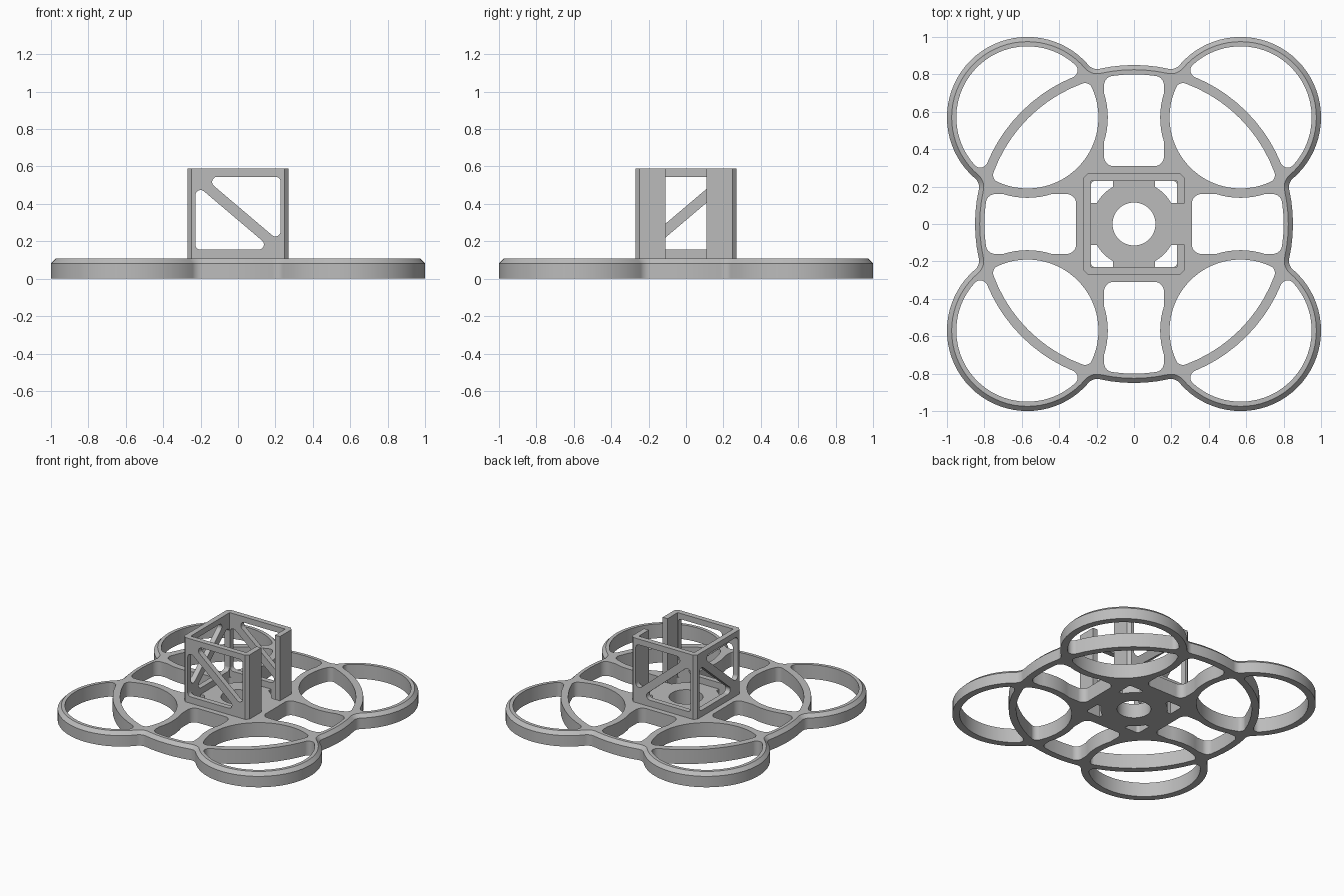
import bpy, bmesh, math
from mathutils import Matrix

if "Cube" in bpy.data.objects:
    bpy.data.objects.remove(bpy.data.objects["Cube"])

PLATE_TOP, CAGE_TOP = 0.107, 0.588
WALL_IN, WALL_OUT, CHAMFER = 0.23, 0.27, 0.025
DUCT = 0.57 * math.sqrt(2)          # duct centre distance along the diagonal

grey = bpy.data.materials.new("grey plastic")
grey.use_nodes = True
grey.diffuse_color = (0.5, 0.5, 0.5, 1)
grey.node_tree.nodes["Principled BSDF"].inputs["Base Color"].default_value = (0.5, 0.5, 0.5, 1)


# 2D outline helpers: points are complex numbers x + yj
def unit(a):
    return complex(math.cos(a), math.sin(a))


def phase(v):
    return math.atan2(v.imag, v.real)


def arc(c, r, a0, a1):
    n = max(2, math.ceil(abs(a1 - a0) / math.radians(5)))
    return [c + r * unit(a0 + (a1 - a0) * i / n) for i in range(n + 1)]


def clean(pts):
    return [p for i, p in enumerate(pts) if abs(p - pts[i - 1]) > 1e-4]


def spin(pts, quarter, offset=0.0):
    return [p * unit(offset + quarter * math.pi / 2) for p in pts]


def rounded(corners, r):
    out = []
    for i, p in enumerate(corners):
        d_in = p - corners[i - 1]
        d_out = corners[(i + 1) % len(corners)] - p
        d_in, d_out = d_in / abs(d_in), d_out / abs(d_out)
        turn = phase(d_out / d_in)
        c = p - d_in * r * math.tan(turn / 2) + d_in * 1j * r
        start = phase(-1j * d_in)
        out += arc(c, r, start, start + turn)
    return clean(out)


def fillet_centre(from_origin, from_duct):
    x = (from_origin ** 2 - from_duct ** 2 + DUCT ** 2) / (2 * DUCT)
    return complex(x, math.sqrt(from_origin ** 2 - x * x))


def mirrored(half):
    return half + [p.conjugate() for p in reversed(half)]


def slab(name, rings, holes=(), matrix=None):
    """Solid from stacked outer rings (z, outline), pierced by straight holes."""
    bm = bmesh.new()
    z0, z1 = rings[0][0], rings[-1][0]
    caps = [[], []]
    for stack in [rings] + [[(z0, h), (z1, h)] for h in holes]:
        loops = [[bm.verts.new((p.real, p.imag, z)) for p in pts] for z, pts in stack]
        for low, high in zip(loops, loops[1:]):
            for i in range(len(low)):
                bm.faces.new((low[i - 1], low[i], high[i], high[i - 1]))
        for cap, loop in zip(caps, (loops[0], loops[-1])):
            cap += [bm.edges.get((loop[i - 1], loop[i])) for i in range(len(loop))]
    for cap in caps:
        bmesh.ops.triangle_fill(bm, edges=cap, use_beauty=True)
    if matrix:
        bm.transform(matrix)
    bmesh.ops.recalc_face_normals(bm, faces=bm.faces)
    mesh = bpy.data.meshes.new(name)
    bm.to_mesh(mesh)
    bm.free()
    mesh.materials.append(grey)
    ob = bpy.data.objects.new(name, mesh)
    bpy.context.collection.objects.link(ob)
    bpy.ops.object.select_all(action='DESELECT')
    ob.select_set(True)
    bpy.context.view_layer.objects.active = ob
    bpy.ops.object.shade_smooth_by_angle(angle=math.radians(30))
    return ob


# Base outline: four duct circles blended into a central disc
def base_outline(inset):
    f = fillet_centre(0.91, 0.49)
    a = phase(f)
    half = arc(DUCT, 0.43 - inset, 0, phase(f - DUCT))
    half += arc(f, 0.06 + inset, phase(DUCT - f), phase(-f) % -math.tau)
    half += arc(0, 0.85 - inset, a, math.pi / 4)
    quarter = [p.conjugate() for p in reversed(half)] + half
    return clean([p for q in range(4) for p in spin(quarter, q, math.pi / 4)])


# Duct openings either side of the curved strut, drawn along the diagonal
R = 0.04
f = fillet_centre(0.85 + R, 0.38 - R)
outer_opening = clean(mirrored(
    arc(DUCT, 0.38, 0, phase(f - DUCT))
    + arc(f, R, phase(f - DUCT), phase(-f) + math.tau)
    + arc(0, 0.85, phase(f), 0)))
f = fillet_centre(0.80 - R, 0.38 - R)
inner_opening = clean(mirrored(
    arc(0, 0.80, 0, phase(f))
    + arc(f, R, phase(f), phase(f - DUCT))
    + arc(DUCT, 0.38, phase(f - DUCT), math.pi)))

# Waisted opening between neighbouring ducts, drawn along +x
side, r = 0.16, 0.05
top = complex(math.sqrt((0.80 - r) ** 2 - (side - r) ** 2), side - r)
waist = math.acos((0.57 - side) / 0.43)
waist_opening = clean(mirrored(
    arc(0, 0.80, 0, phase(top))
    + arc(top, r, phase(top), math.pi / 2)
    + arc(0.57 + 0.57j, 0.43, -math.pi / 2 + waist, -math.pi / 2 - waist)
    + arc(complex(0.31 + r, side - r), r, math.pi / 2, math.pi)))

# Floor corner cut-outs inside the cage, around a round hub
tab, hub = 0.113, 0.228
a = math.acos(tab / hub)
floor_corner = clean(
    [complex(WALL_IN, tab)] + arc(0.21 + 0.21j, 0.02, 0, math.pi / 2)
    + [complex(tab, WALL_IN)] + arc(0, hub, a, math.pi / 2 - a))

holes = [clean(arc(0, 0.115, 0, math.tau))]
for q in range(4):
    holes += [spin(outer_opening, q, math.pi / 4), spin(inner_opening, q, math.pi / 4),
              spin(waist_opening, q), spin(floor_corner, q)]
slab("base_frame", [(0, base_outline(0)), (PLATE_TOP - CHAMFER, base_outline(0)),
                    (PLATE_TOP, base_outline(CHAMFER))], holes)

# Cage walls: panels with two triangular windows and a diagonal brace
W, low, high, brace = 0.228, 0.155, 0.545, 0.037
mid, slope = (low + high) / 2, (high - low) / (2 * WALL_IN)
upper = [complex(W, high), complex((mid + brace - high) / slope, high),
         complex(W, mid + brace - slope * W)]
lower = [2j * mid - p for p in upper]
windows = [rounded(upper, 0.028), rounded(lower, 0.028)]


def rectangle(x0, x1, y0, y1):
    return [complex(x0, y0), complex(x1, y0), complex(x1, y1), complex(x0, y1)]


panel = rectangle(-WALL_IN, WALL_IN, PLATE_TOP, CAGE_TOP)
thick = WALL_OUT - WALL_IN
placements = {
    "front_wall": ((1, 0, 0, 0), (0, 0, 1, -WALL_OUT), (0, 1, 0, 0)),
    "back_wall": ((1, 0, 0, 0), (0, 0, 1, WALL_IN), (0, 1, 0, 0)),
    "right_wall": ((0, 0, 1, -WALL_OUT), (-1, 0, 0, 0), (0, 1, 0, 0)),
}
for name, rows in placements.items():
    slab(name, [(0, panel), (thick, panel)], windows, Matrix(rows + ((0, 0, 0, 1),)))

# Chamfered corner posts
edge = WALL_OUT - 0.022
post = [complex(WALL_IN, WALL_IN), complex(WALL_OUT, WALL_IN), complex(WALL_OUT, edge),
        complex(edge, WALL_OUT), complex(WALL_IN, WALL_OUT)]
for q in range(4):
    pts = spin(post, q)
    slab("corner_post", [(PLATE_TOP, pts), (CAGE_TOP, pts)])

# Open left side: a flange beside each post, with a gap between
for s in (-1, 1):
    pts = rectangle(WALL_IN, WALL_OUT, s * 0.11, s * WALL_IN)
    slab("left_flange", [(PLATE_TOP, pts), (CAGE_TOP, pts)])
